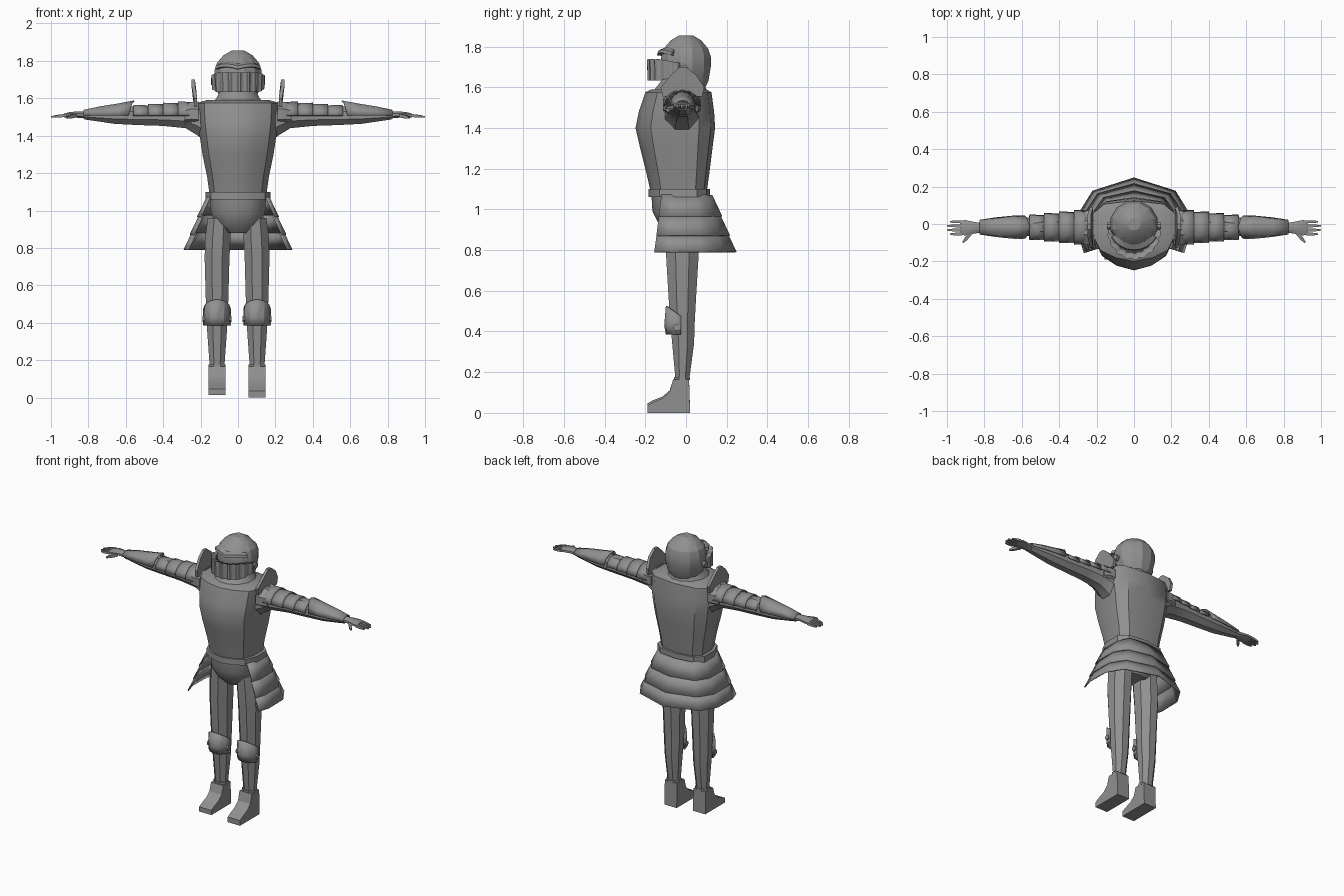
import bpy, bmesh, math
from mathutils import Vector

if "Cube" in bpy.data.objects:
    bpy.data.objects.remove(bpy.data.objects["Cube"])

steel = bpy.data.materials.new("steel_grey")
steel.diffuse_color = (0.28, 0.28, 0.28, 1)
steel.use_nodes = True
steel.node_tree.nodes["Principled BSDF"].inputs["Base Color"].default_value = steel.diffuse_color


def finish(name, bm, thick=0, angle=30):
    bmesh.ops.recalc_face_normals(bm, faces=bm.faces)
    me = bpy.data.meshes.new(name)
    bm.to_mesh(me)
    bm.free()
    ob = bpy.data.objects.new(name, me)
    bpy.context.collection.objects.link(ob)
    me.materials.append(steel)
    if thick:
        mod = ob.modifiers.new("thickness", "SOLIDIFY")
        mod.thickness = thick
        mod.offset = 0
    bpy.ops.object.select_all(action='DESELECT')
    bpy.context.view_layer.objects.active = ob
    ob.select_set(True)
    bpy.ops.object.shade_smooth_by_angle(angle=math.radians(angle))
    return ob


def loft(name, rings, closed=True, caps=True, thick=0, angle=30):
    """Skin a list of equally sized point rings."""
    bm = bmesh.new()
    vs = [[bm.verts.new(p) for p in r] for r in rings]
    n = len(vs[0])
    for a, b in zip(vs, vs[1:]):
        for i in range(n if closed else n - 1):
            j = (i + 1) % n
            bm.faces.new((a[i], a[j], b[j], b[i]))
    if closed and caps:
        bm.faces.new(vs[0])
        bm.faces.new(vs[-1])
    return finish(name, bm, thick, angle)


def ring_z(z, x, y, rx, ry, n=8):
    return [(x + rx * math.cos((i + .5) * math.tau / n),
             y + ry * math.sin((i + .5) * math.tau / n), z) for i in range(n)]


def ring_x(x, y, z, ry, rz, n=8):
    return [(x, y + ry * math.cos((i + .5) * math.tau / n),
             z + rz * math.sin((i + .5) * math.tau / n)) for i in range(n)]


def mirrored(half):
    """Complete a half outline running from the front to the back centre."""
    return half + [(-x, y, z) for x, y, z in half[-2:0:-1]]


def body_ring(z, w, yf, yb):
    return mirrored([(0, yf, z), (.45 * w, yf * .9, z), (.82 * w, yf * .7, z),
                     (w, yf * .3, z), (w, yb * .45, z), (.72 * w, yb * .85, z), (0, yb, z)])


# Cuirass with keeled front, belt and pelvis
loft("cuirass", [body_ring(*r) for r in (
    (1.07, .15, -.17, .10), (1.18, .165, -.195, .115), (1.30, .19, -.225, .13),
    (1.40, .205, -.248, .143), (1.48, .215, -.232, .138), (1.575, .22, -.20, .125),
    (1.59, .17, -.17, .10))], angle=35)
loft("belt", [body_ring(z, w, yf, yb) for z, w, yf, yb in (
    (1.06, .175, -.185, .118), (1.10, .175, -.185, .118))])
loft("pelvis", [body_ring(*r) for r in (
    (.88, .07, -.09, .06), (.92, .12, -.13, .09), (.99, .145, -.165, .10),
    (1.07, .15, -.17, .10))], angle=40)
loft("neck_guard", [ring_z(1.575, 0, -.03, .14, .14, 12), ring_z(1.60, 0, -.025, .12, .125, 12),
                    ring_z(1.65, 0, -.01, .095, .10, 12)])


# Skirt: three flared tiers, open at the front
def skirt_ring(t, z, out=0):
    top = [(.15, -.12), (.165, -.07), (.165, .05), (.12, .11), (0, .125)]
    low = [(.265, -.155), (.288, -.08), (.285, .07), (.22, .175), (0, .245)]
    half = [(a + (c - a) * t + out * (a > 0), b + (d - b) * t + out * (b > 0), z)
            for (a, b), (c, d) in zip(top, low)]
    return half + [(-x, y, z) for x, y, z in half[-2::-1]]


for i, (t0, t1, z0, z1) in enumerate(((0, .38, 1.07, .965), (.32, .70, .975, .87),
                                     (.64, 1, .88, .79))):
    loft(f"skirt_tier_{i + 1}", [skirt_ring(t0, z0), skirt_ring(t1, z1, .004 * (i < 2))],
         closed=False, thick=.008, angle=20)

# Helmet shell
loft("helmet", [ring_z(z, 0, y, r, r * .97, 12) for z, y, r in (
    (1.59, .01, .085), (1.63, .005, .112), (1.70, 0, .13), (1.75, 0, .13),
    (1.79, 0, .116), (1.83, 0, .08), (1.855, 0, .035))], angle=20)

# Pleated visor wrapped round the face
steps = 36
rows = []
for z, k in ((1.725, .80), (1.735, 1), (1.635, .98), (1.64, .80)):
    row = []
    for i in range(steps + 1):
        a = math.pi * (1 + i / steps)
        r = k * (1 if (i // 2) % 2 else .955)
        front = -math.sin(a)
        zz = 1.69 + (z - 1.69) * (.6 + .4 * min(1, front * 1.6))
        row.append((.142 * r * math.cos(a), -.03 + .16 * r * math.sin(a), zz))
    rows.append(row)
loft("visor", rows, closed=False, thick=.006, angle=15)

# Brow ridge above the visor
brow = []
for i in range(9):
    a = math.radians(210 + 15 * i)
    zc = 1.765 + .012 * abs(math.sin((i - 4) * math.pi / 4))
    brow.append([(r * math.cos(a), r * math.sin(a), zc + dz)
                 for r, dz in ((.115, -.012), (.142, -.008), (.138, .008), (.11, .02))])
loft("brow_ridge", brow)


def disc(name, x, y, z, r, w):
    loft(name, [ring_x(x - w, y, z, r, r), ring_x(x + w, y, z, r, r)])


def finger(name, a, b, r):
    """Tapered four-sided digit from a to b."""
    a, b = Vector(a), Vector(b)
    side = (b - a).cross(Vector((0, 0, 1))).normalized()
    up = Vector((0, 0, 1))
    loft(name, [[p + side * u * k + up * v * k for u, v in ((1, 1), (-1, 1), (-1, -1), (1, -1))]
                for p, k in ((a, r), (a.lerp(b, .6), r * .9), (b, r * .45))])


for s, tag in ((-1, "left"), (1, "right")):
    disc(f"visor_pivot_{tag}", s * .135, -.01, 1.69, .02, .01)

    # Arm sleeve
    loft(f"arm_{tag}", [ring_x(s * x, y, z, ry, rz) for x, y, z, ry, rz in (
        (.17, -.02, 1.47, .095, .11), (.225, -.02, 1.49, .085, .09), (.28, -.018, 1.505, .072, .07),
        (.40, -.015, 1.508, .064, .06), (.54, -.015, 1.508, .055, .055),
        (.66, -.016, 1.508, .052, .048), (.82, -.018, 1.51, .033, .025))])

    # Overlapping upper arm plates
    for i in range(4):
        x0, x1 = .235 + .08 * i, .32 + .08 * i
        arcs = []
        for x, k in ((x0, 1.0), (x1, 1.03)):
            ry, rz = (.088 - .008 * i) * k, (.071 - .006 * i) * k
            arcs.append([(s * x, -.018 + ry * math.cos(a * math.pi / 6),
                          1.507 + rz * math.sin(a * math.pi / 6)) for a in range(7)])
        loft(f"arm_plate_{i + 1}_{tag}", arcs, closed=False, thick=.005)

    # Forearm guard with raised elbow edge
    arcs = []
    for x, ry, rz in ((.555, .06, .078), (.64, .06, .062), (.74, .05, .046), (.825, .037, .028)):
        arcs.append([(s * (x + .03 * abs(a - 3) / 3 * (x < .6)), -.017 + ry * math.cos(a * math.pi / 6),
                      1.508 + rz * math.sin(a * math.pi / 6)) for a in range(7)])
    loft(f"forearm_guard_{tag}", arcs, closed=False, thick=.005)

    # Upright shoulder guard
    half = [(-.115, 1.555), (-.125, 1.60), (-.07, 1.665), (-.03, 1.70), (0, 1.70),
            (.05, 1.66), (.09, 1.60), (.08, 1.555)]
    loft(f"shoulder_guard_{tag}", [[(s * (x + (.012 if z > 1.6 else 0)), y, z) for y, z in half]
                                   for x in (.218, .236)])
    loft(f"shoulder_cap_{tag}", [ring_x(s * .21, -.02, 1.515, .10, .075),
                                 ring_x(s * .25, -.02, 1.515, .10, .07),
                                 ring_x(s * .285, -.02, 1.51, .085, .065)])

    # Hand
    loft(f"hand_{tag}", [ring_x(s * x, -.02, z, ry, rz) for x, z, ry, rz in (
        (.81, 1.51, .026, .02), (.86, 1.513, .035, .018), (.90, 1.512, .044, .016),
        (.93, 1.508, .042, .011))])
    for i, length in enumerate((.985, 1.0, 1.0, .985)):
        y = -.054 + .022 * i
        finger(f"finger_{i + 1}_{tag}", (s * .92, y, 1.509), (s * length, y, 1.501), .008)
    finger(f"thumb_{tag}", (s * .87, -.045, 1.508), (s * .915, -.10, 1.497), .010)

    # Leg, boot and ankle band
    cx = .102 if s > 0 else -.112
    fz = 0 if s > 0 else .015
    loft(f"leg_{tag}", [ring_z(z, cx + s * dx, y, rx, ry) for z, dx, y, rx, ry in (
        (.96, -.01, -.02, .065, .09), (.86, -.005, -.02, .073, .088), (.75, 0, -.018, .072, .085),
        (.55, 0, -.018, .066, .072), (.43, 0, -.017, .062, .064), (.34, 0, -.014, .056, .058),
        (.16, 0, -.018, .042, .036))])
    loft(f"ankle_band_{tag}", [ring_z(z, cx, -.019, .05, .043) for z in (.162, .177)])
    boot = [(-.19, 0), (-.19, .035), (-.165, .05), (-.115, .072), (-.08, .105),
            (-.063, .165), (.015, .165), (.02, 0)]
    loft(f"boot_{tag}", [[(cx + o, y, fz + z * (1 - fz / .165)) for y, z in boot]
                         for o in (-.046, .046)])

    # Pointed knee plate with side rivets
    arcs = []
    for k in range(3):
        row = []
        for i in range(7):
            a = math.radians(180 + 30 * i)
            peak = -math.sin(a)
            z = (.385, .43, .475 + .05 * peak)[k]
            row.append((cx + .07 * math.cos(a), -.025 + (.07 + .008 * (k == 1)) * math.sin(a), z))
        arcs.append(row)
    loft(f"knee_plate_{tag}", arcs, closed=False, thick=.008)
    for e in (-1, 1):
        disc(f"knee_rivet_{tag}_{'inner' if e == -s else 'outer'}", cx + e * .07, -.045, .42, .017, .008)
